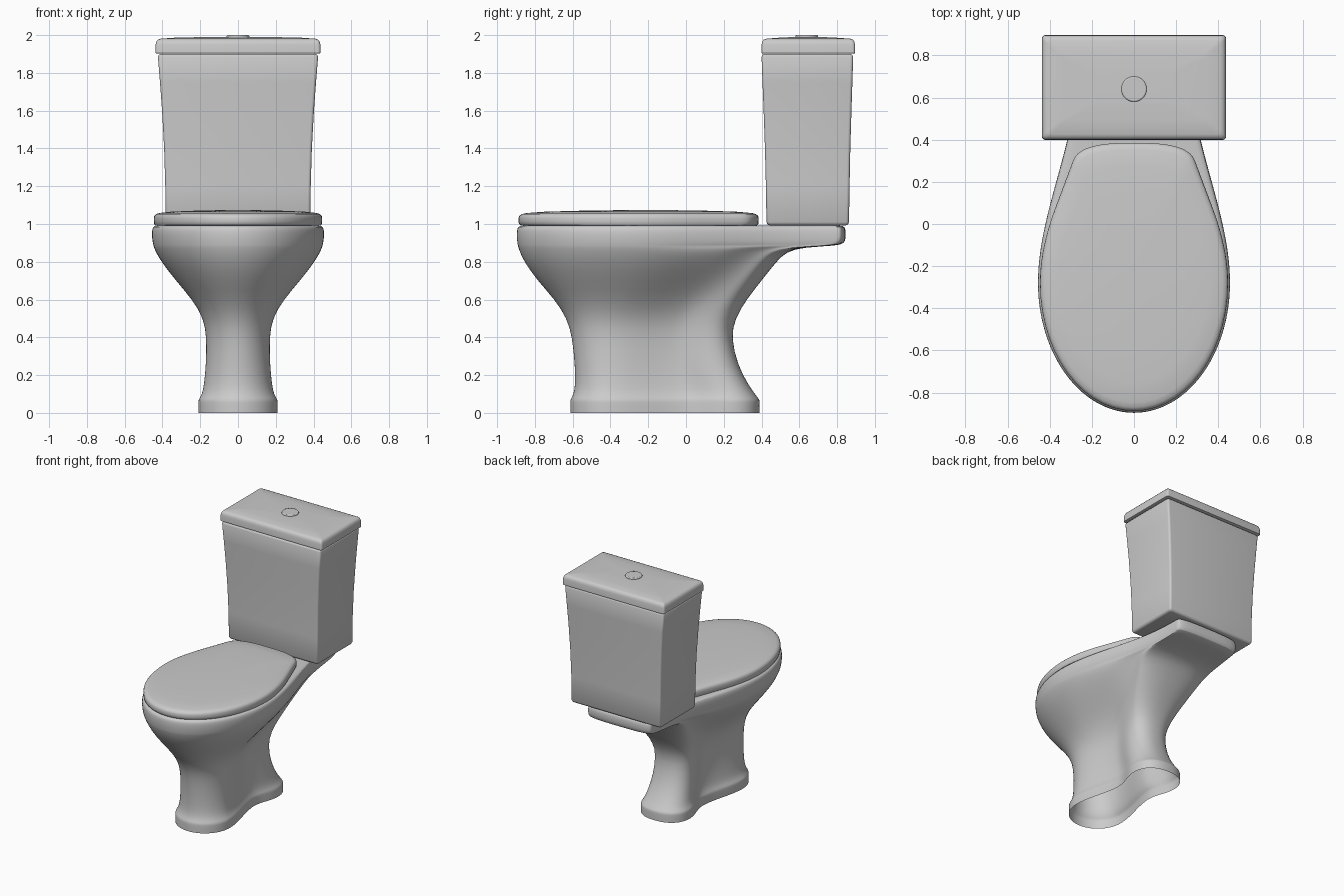
import bpy, math

if "Cube" in bpy.data.objects:
    bpy.data.objects.remove(bpy.data.objects["Cube"])


def hermite(a, b, ma, mb, length, t):
    return (a * (2*t**3 - 3*t**2 + 1) + b * (3*t**2 - 2*t**3)
            + length * (ma * (t**3 - 2*t**2 + t) + mb * (t**3 - t**2)))


def plan(z, yf, yb, ym, w, wm, wb, r, e, end=0.0):
    """Plan outline: elliptical front, flowing side through wm, rounded back."""
    half = []
    for i in range(14):
        a = math.pi / 2 * i / 14
        half.append((w * math.sin(a), ym - (ym - yf) * math.cos(a)))
    y1 = yb - r
    yk = ym + 0.63 * (y1 - ym)
    slope = 1.4 * (wb - w) / (y1 - ym)
    for i in range(10):
        t = i / 10
        half.append((hermite(w, wm, 0, slope, yk - ym, t), ym + (yk - ym) * t))
    for i in range(8):
        t = i / 8
        half.append((hermite(wm, wb, slope, end, y1 - yk, t), yk + (y1 - yk) * t))
    for i in range(11):
        a = math.pi / 2 * i / 10
        dy = r * math.sin(a) ** (2 / e)
        half.append(((wb + end * dy) * max(math.cos(a), 0) ** (2 / e), y1 + dy))
    half[-1] = (0, yb)
    return [(x, y, z) for x, y in half] + [(-x, y, z) for x, y in half[-2:0:-1]]


def rect(z, hx, y0, y1, r=.016):
    """Rounded rectangle, counter-clockwise."""
    ring = []
    for k, (cx, cy) in enumerate([(hx - r, y1 - r), (r - hx, y1 - r),
                                  (r - hx, y0 + r), (hx - r, y0 + r)]):
        for i in range(6):
            a = math.pi / 2 * (k + i / 5)
            ring.append((cx + r * math.cos(a), cy + r * math.sin(a), z))
    return ring


def scaled(ring, s, z, cy):
    return [(x * s, cy + (y - cy) * s, z) for x, y, _ in ring]


def loft(name, rings, bottom=True, top=True):
    n = len(rings[0])
    verts = [v for ring in rings for v in ring]
    faces = [(k*n + i, k*n + (i+1) % n, (k+1)*n + (i+1) % n, (k+1)*n + i)
             for k in range(len(rings) - 1) for i in range(n)]
    if bottom:
        faces.append(tuple(range(n - 1, -1, -1)))
    if top:
        faces.append(tuple(range(len(verts) - n, len(verts))))
    mesh = bpy.data.meshes.new(name)
    mesh.from_pydata(verts, [], faces)
    obj = bpy.data.objects.new(name, mesh)
    bpy.context.collection.objects.link(obj)
    return obj


def smooth(obj, angle=40):
    bpy.ops.object.select_all(action='DESELECT')
    obj.select_set(True)
    bpy.context.view_layer.objects.active = obj
    bpy.ops.object.shade_smooth_by_angle(angle=math.radians(angle))


# Bowl and pedestal: z, front, back, widest y, width, mid width, back width, corner
lower = [
    (0.00, -.613, .39, -.40, .21, .14, .19, .17),
    (0.065, -.613, .39, -.40, .21, .14, .19, .17),
    (0.072, -.611, .388, -.40, .208, .138, .188, .17),
    (0.10, -.595, .365, -.40, .190, .125, .172, .16),
    (0.15, -.586, .330, -.39, .180, .118, .162, .15),
    (0.25, -.588, .275, -.39, .170, .115, .152, .14),
    (0.40, -.602, .238, -.38, .166, .120, .146, .12),
    (0.50, -.630, .260, -.37, .182, .138, .160, .12),
    (0.60, -.695, .320, -.34, .242, .187, .192, .12),
    (0.70, -.787, .400, -.31, .329, .260, .230, .12),
    (0.80, -.858, .478, -.29, .407, .335, .268, .11),
    (0.853, -.881, .530, -.28, .436, .361, .286, .10)]
upper = [
    (0.877, -.889, .62, -.28, .446, .352, .284, .09),
    (0.885, -.891, .80, -.28, .448, .313, .266, .05),
    (0.897, -.893, .838, -.28, .451, .314, .270, .045),
    (0.925, -.897, .846, -.28, .456, .316, .273, .045),
    (0.965, -.897, .846, -.28, .457, .316, .273, .045),
    (0.985, -.891, .840, -.28, .450, .312, .269, .045),
    (0.992, -.875, .825, -.28, .435, .298, .256, .045)]
rings = [plan(*s, 2.3) for s in lower] + [plan(*s, 3) for s in upper]
rings.append(scaled(rings[-1], 0.9, 0.992, 0))
bowl = loft("bowl_and_pedestal", rings, bottom=False)
smooth(bowl, 50)
sub = bowl.modifiers.new("Smooth", 'SUBSURF')
sub.levels = sub.render_levels = 1

# Closed seat lid with a gentle dome
edge = plan(1.0, -.887, .385, -.28, .446, .371, .291, .09, 2.8, -.38)
profile = [(.965, .992), (.985, .993), (.997, 1.002), (1, 1.015), (1, 1.03),
           (.994, 1.043), (.975, 1.052), (.94, 1.058), (.8, 1.065),
           (.55, 1.070), (.25, 1.073), (.05, 1.074)]
lid = loft("seat_lid", [scaled(edge, s, z, -.2) for s, z in profile])
smooth(lid, 50)

# Cistern, flaring towards the top, with rounded bottom and top edges
tank = loft("tank", [rect(*s) for s in [
    (0.992, .366, .445, .845), (0.997, .378, .432, .857), (1.01, .384, .426, .863),
    (1.2, .385, .423, .866), (1.4, .391, .418, .870), (1.6, .402, .411, .876),
    (1.75, .413, .405, .881), (1.885, .424, .400, .885), (1.895, .420, .404, .881),
    (1.9, .41, .414, .871)]])
smooth(tank, 50)

# Cistern lid with rounded rim and shallow crown
cover = loft("tank_lid", [rect(*s) for s in [
    (1.902, .430, .405, .889), (1.905, .437, .399, .896), (1.95, .436, .400, .895),
    (1.966, .432, .404, .891), (1.976, .424, .412, .883), (1.981, .410, .426, .869),
    (1.986, .34, .49, .80), (1.990, .18, .57, .72)]])
smooth(cover, 50)

# Flush button
bpy.ops.mesh.primitive_cylinder_add(vertices=48, radius=.06, depth=.03, location=(0, .64, 1.985))
button = bpy.context.object
button.name = "flush_button"
rim = button.modifiers.new("Rounding", 'BEVEL')
rim.width, rim.segments = .006, 3
smooth(button)
